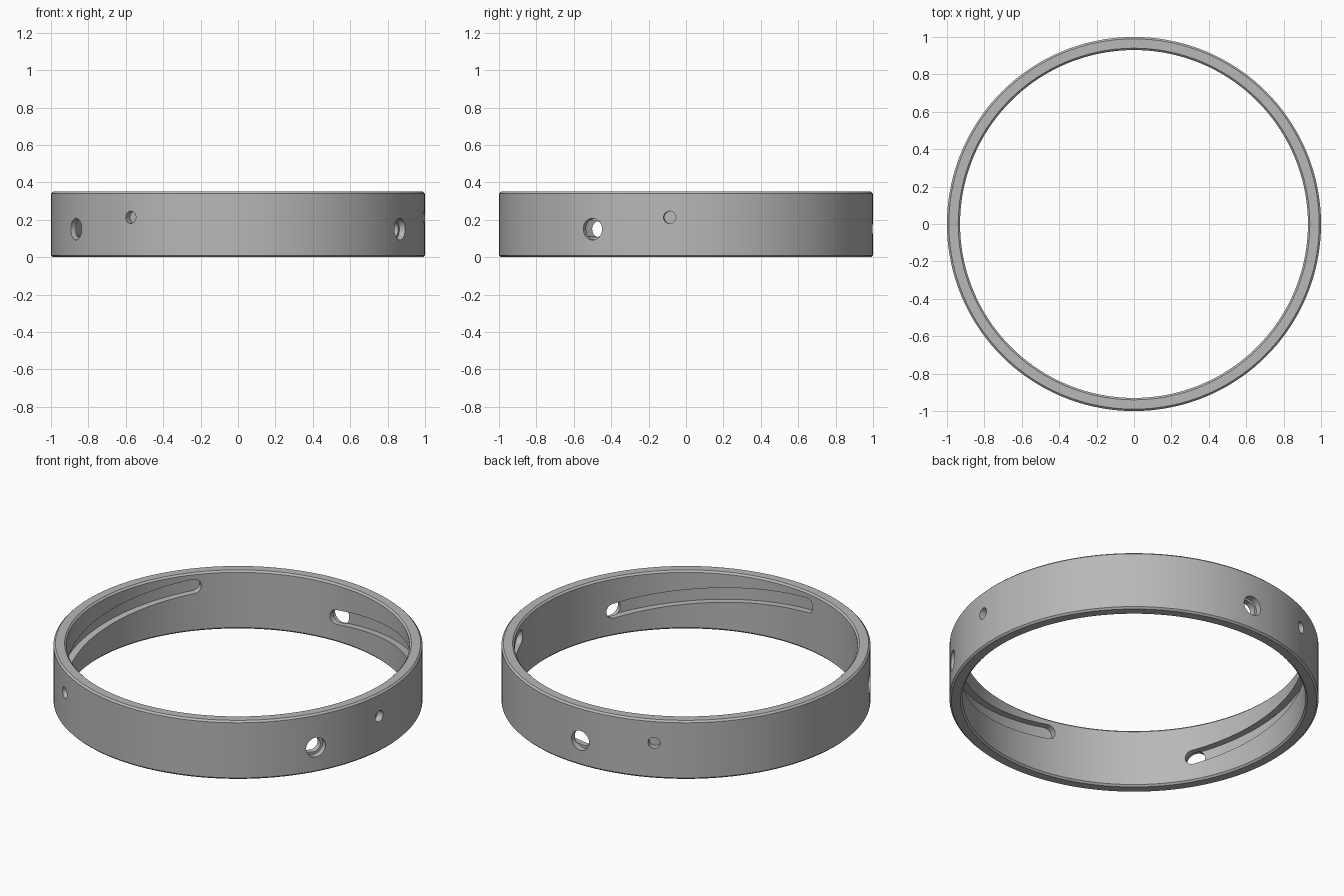
import bpy, bmesh
from math import sin, cos, pi, radians, hypot
from mathutils import Matrix, Vector

cube = bpy.data.objects.get("Cube")
if cube:
    bpy.data.objects.remove(cube, do_unlink=True)

R_OUT, R_IN, HEIGHT, CHAMFER = 1.0, 0.93, 0.35, 0.01
SLOT_FLOOR = 0.97                  # radius the inner grooves reach
SLOT_R, BORE_R, PIN_R = 0.043, 0.058, 0.033
BORE_Z, SLOT_END_Z, PIN_Z = 0.15, 0.27, 0.213
BORE_ANGLES = (90, 210, 330)

metal = bpy.data.materials.new("grey_metal")
metal.use_nodes = True
grey = (0.48, 0.48, 0.48, 1)
metal.diffuse_color = grey
metal.node_tree.nodes["Principled BSDF"].inputs["Base Color"].default_value = grey


def make_object(name, bm):
    bmesh.ops.recalc_face_normals(bm, faces=bm.faces)
    mesh = bpy.data.meshes.new(name)
    bm.to_mesh(mesh)
    bm.free()
    mesh.materials.append(metal)
    obj = bpy.data.objects.new(name, mesh)
    bpy.context.collection.objects.link(obj)
    return obj


def skin(bm, loops, closed):
    """Join matching vertex loops into a tube, capped unless closed."""
    n = len(loops[0])
    pairs = list(zip(loops, loops[1:]))
    if closed:
        pairs.append((loops[-1], loops[0]))
    for a, b in pairs:
        for i in range(n):
            j = (i + 1) % n
            bm.faces.new((a[i], a[j], b[j], b[i]))
    if not closed:
        bm.faces.new(loops[0])
        bm.faces.new(loops[-1])


def polar(r, angle, z):
    return Vector((r * cos(angle), r * sin(angle), z))


# Ring: chamfered rectangular section swept round the z axis
c = CHAMFER
section = [(R_IN + c, 0), (R_OUT - c, 0), (R_OUT, c), (R_OUT, HEIGHT - c),
           (R_OUT - c, HEIGHT), (R_IN + c, HEIGHT), (R_IN, HEIGHT - c), (R_IN, c)]
bm = bmesh.new()
SEGMENTS = 144
skin(bm, [[bm.verts.new(polar(r, 2 * pi * k / SEGMENTS, z)) for r, z in section]
          for k in range(SEGMENTS)], True)
ring = make_object("ring", bm)

# Cutter: rising round-ended grooves on the inner wall
bm = bmesh.new()
run, rise = -R_IN * radians(70), SLOT_END_Z - BORE_Z
length = hypot(run, rise)
du, dz = run / length, rise / length
arc = [radians(a) for a in range(9, 90, 9)]
stations = [(-SLOT_R * cos(a), SLOT_R * sin(a)) for a in arc]
stations += [(length * k / 40, SLOT_R) for k in range(41)]
stations += [(length + SLOT_R * cos(a), SLOT_R * sin(a)) for a in reversed(arc)]
for start in BORE_ANGLES:
    loops = []
    for s, w in stations:
        loop = []
        for r, side in ((0.88, -w), (0.88, w), (SLOT_FLOOR, w), (SLOT_FLOOR, -w)):
            u, z = s * du - side * dz, s * dz + side * du
            loop.append(bm.verts.new(polar(r, radians(start) + u / R_IN, BORE_Z + z)))
        loops.append(loop)
    skin(bm, loops, False)
slot_cutter = make_object("slot_cutter", bm)

# Cutter: entry bores that meet the grooves, and shallow blind pin holes
bm = bmesh.new()


def add_drill(angle, z, radius, floor):
    outer = 1.1
    place = (Matrix.Translation(polar((floor + outer) / 2, angle, z))
             @ Matrix.Rotation(angle, 4, 'Z') @ Matrix.Rotation(pi / 2, 4, 'Y'))
    bmesh.ops.create_cone(bm, cap_ends=True, segments=40, radius1=radius,
                          radius2=radius, depth=outer - floor, matrix=place)


for start in BORE_ANGLES:
    add_drill(radians(start), BORE_Z, BORE_R, 0.963)
    add_drill(radians(start + 25), PIN_Z, PIN_R, 0.96)
hole_cutter = make_object("hole_cutter", bm)

# Cut the ring, then drop the cutters
bpy.ops.object.select_all(action='DESELECT')
bpy.context.view_layer.objects.active = ring
ring.select_set(True)
for cutter in (slot_cutter, hole_cutter):
    cutter.hide_render = True
    mod = ring.modifiers.new(cutter.name, 'BOOLEAN')
    mod.operation, mod.solver, mod.object = 'DIFFERENCE', 'EXACT', cutter
    bpy.ops.object.modifier_apply(modifier=mod.name)
    bpy.data.objects.remove(cutter, do_unlink=True)
bpy.ops.object.shade_smooth_by_angle(angle=radians(30))
